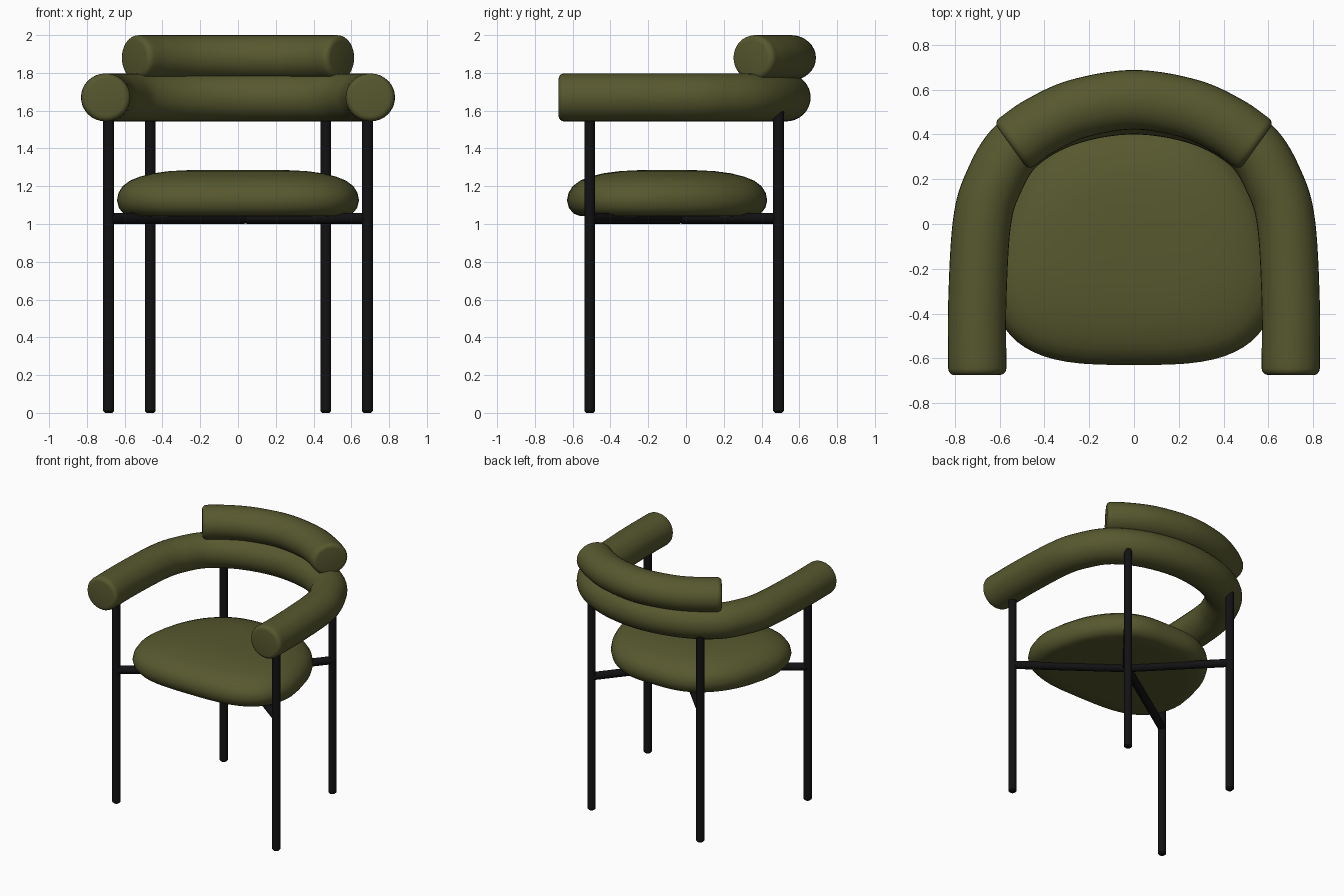
import bpy, bmesh, math
from mathutils import Vector

cube = bpy.data.objects.get("Cube")
if cube:
    bpy.data.objects.remove(cube, do_unlink=True)


def material(name, color, rough):
    m = bpy.data.materials.new(name)
    m.use_nodes = True
    m.diffuse_color = color
    node = m.node_tree.nodes["Principled BSDF"]
    node.inputs["Base Color"].default_value = color
    node.inputs["Roughness"].default_value = rough
    return m


olive = material("olive_fabric", (0.095, 0.098, 0.028, 1), 0.9)
black = material("black_metal", (0.006, 0.006, 0.007, 1), 0.5)


def loft(name, rings, mat):
    """Skin a list of point rings and close both ends."""
    bm = bmesh.new()
    loops = [[bm.verts.new(p) for p in ring] for ring in rings]
    n = len(loops[0])
    for a, b in zip(loops, loops[1:]):
        for i in range(n):
            j = (i + 1) % n
            bm.faces.new((a[i], a[j], b[j], b[i]))
    bm.faces.new(loops[0])
    bm.faces.new(loops[-1])
    bmesh.ops.recalc_face_normals(bm, faces=bm.faces)
    mesh = bpy.data.meshes.new(name)
    bm.to_mesh(mesh)
    bm.free()
    obj = bpy.data.objects.new(name, mesh)
    bpy.context.collection.objects.link(obj)
    mesh.materials.append(mat)
    bpy.ops.object.select_all(action='DESELECT')
    obj.select_set(True)
    bpy.context.view_layer.objects.active = obj
    bpy.ops.object.shade_smooth_by_angle(angle=math.radians(40))
    return obj


def spline(points, steps=8):
    """Catmull-Rom curve through the points."""
    p = [2 * points[0] - points[1]] + points + [2 * points[-1] - points[-2]]
    out = []
    for a, b, c, d in zip(p, p[1:], p[2:], p[3:]):
        for k in range(steps):
            t = k / steps
            out.append(0.5 * (2 * b + (c - a) * t + (2 * a - 5 * b + 4 * c - d) * t ** 2
                              + (3 * b - a - 3 * c + d) * t ** 3))
    return out + [points[-1]]


def sweep(name, path, rx, rz, soft, mat, sides=32):
    """Sweep an ellipse along a level path, with softly rounded ends."""
    tan = [(path[min(i + 1, len(path) - 1)] - path[max(i - 1, 0)]).normalized()
           for i in range(len(path))]
    arc = [math.radians(a) for a in (90, 67, 45, 22)]
    cap = [(soft * math.sin(a), soft * (1 - math.cos(a))) for a in arc]
    stations = [(path[0] - tan[0] * o, tan[0], s) for o, s in cap]
    stations += [(p, t, 0) for p, t in zip(path, tan)]
    stations += [(path[-1] + tan[-1] * o, tan[-1], s) for o, s in reversed(cap)]
    rings = []
    for p, t, inset in stations:
        side = Vector((-t.y, t.x, 0))
        rings.append([p + side * (rx - inset) * math.cos(a) + Vector((0, 0, (rz - inset) * math.sin(a)))
                      for a in (math.tau * i / sides for i in range(sides))])
    return loft(name, rings, mat)


def mirrored_path(half, z):
    """Half path from the left end to the middle, mirrored to the right."""
    left = [Vector((x, y, z)) for x, y in half]
    right = [Vector((-x, y, z)) for x, y in half[-2::-1]]
    return spline(left + right)


def rod(name, start, end, radius):
    """Round bar between two points, with slightly eased ends."""
    a, b = Vector(start), Vector(end)
    d = (b - a).normalized()
    u = d.orthogonal().normalized()
    v = d.cross(u)
    ease = 0.01
    stations = [(a, radius - ease), (a + d * ease, radius), (b - d * ease, radius), (b, radius - ease)]
    rings = [[p + r * (u * math.cos(t) + v * math.sin(t)) for t in (math.tau * i / 20 for i in range(20))]
             for p, r in stations]
    return loft(name, rings, black)


# Padded arm tube that wraps around the back
arm_path = [(0.70, -0.645), (0.70, -0.35), (0.68, 0), (0.63, 0.18),
            (0.52, 0.355), (0.3, 0.48), (0, 0.53)]
sweep("arm_tube", mirrored_path(arm_path, 1.67), 0.13, 0.127, 0.03, olive)

# Shorter back roll on top of it
roll_path = [(0.525, 0.365), (0.42, 0.438), (0.25, 0.515), (0, 0.555)]
sweep("back_roll", mirrored_path(roll_path, 1.88), 0.133, 0.12, 0.03, olive)


# Seat cushion: rounded square, narrower towards the back
def seat_ring(inset, z, sides=64):
    ring = []
    for i in range(sides):
        a = math.tau * i / sides
        c, s = math.cos(a), math.sin(a)
        x = math.copysign(abs(c) ** 0.62, c)
        y = math.copysign(abs(s) ** 0.62, s)
        taper = 1 - 0.22 * max(0, y + 0.3) ** 1.5
        ring.append((x * (0.645 - inset) * taper, -0.1 + y * (0.53 - inset), z))
    return ring


seat_profile = [(0.4, 1.04), (0.15, 1.04), (0.07, 1.042), (0.035, 1.055), (0.01, 1.085), (0, 1.125),
                (0.008, 1.165), (0.03, 1.2), (0.07, 1.23), (0.12, 1.25), (0.19, 1.268),
                (0.28, 1.28), (0.38, 1.285), (0.48, 1.287)]
loft("seat_cushion", [seat_ring(i, z) for i, z in seat_profile], olive)

# Four legs and the bars that join them under the seat
hub = (0.04, -0.03, 1.03)
for row, x, y in (("front", 0.685, -0.51), ("back", 0.465, 0.49)):
    for side, sign in (("left", 1), ("right", -1)):
        rod(f"{row}_{side}_leg", (sign * x, y, 0), (sign * x, y, 1.62), 0.029)
        rod(f"{row}_{side}_bar", (sign * x, y, 1.03), hub, 0.029)
